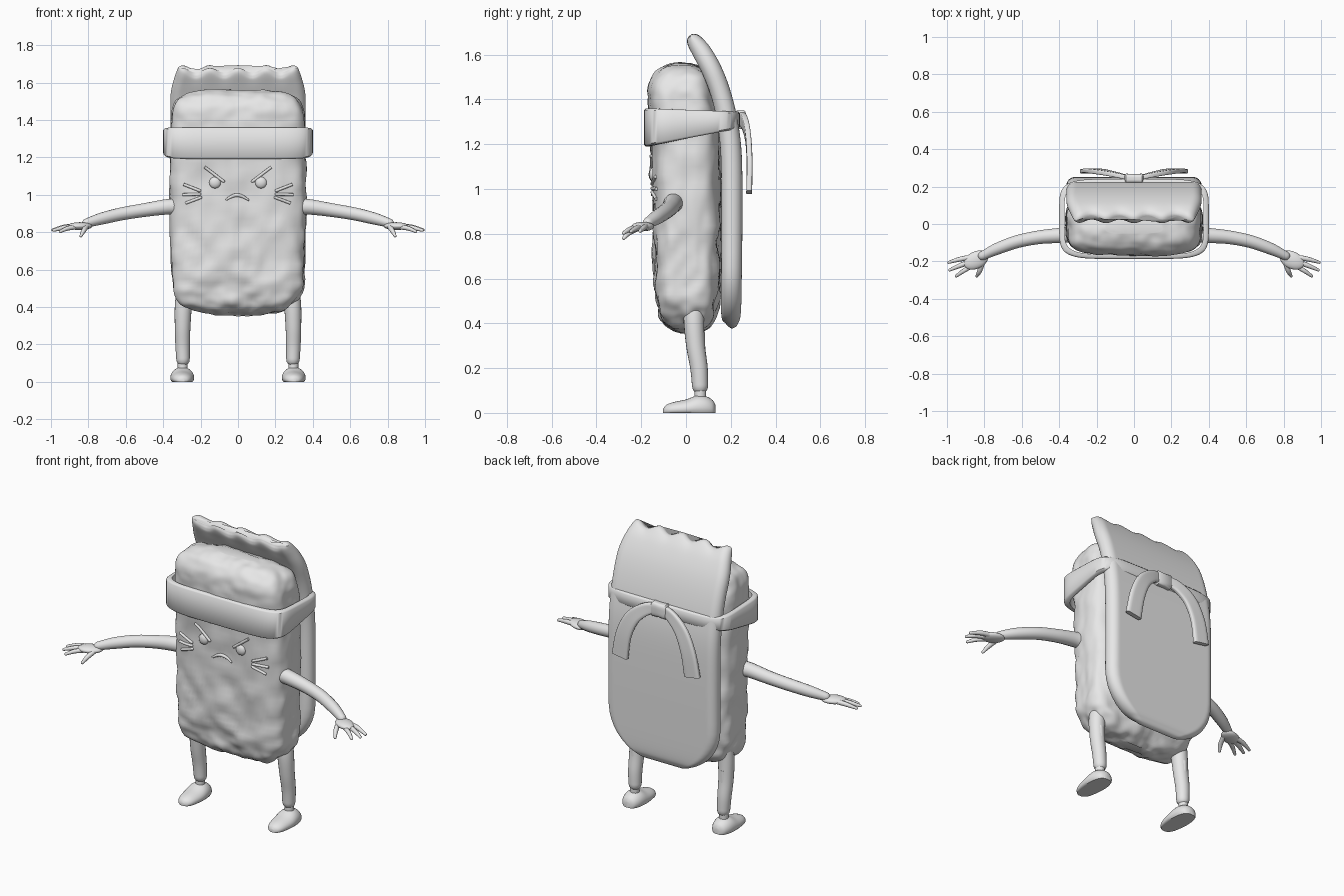
import bpy, bmesh, math
from mathutils import Vector, noise
from mathutils.bvhtree import BVHTree

if "Cube" in bpy.data.objects:
    bpy.data.objects.remove(bpy.data.objects["Cube"])

GREY = bpy.data.materials.new("plain_grey")
GREY.diffuse_color = (0.8, 0.8, 0.8, 1)
GREY.use_nodes = True
GREY.node_tree.nodes["Principled BSDF"].inputs["Base Color"].default_value = GREY.diffuse_color


def finish(bm, name, mirror=False, angle=40):
    """Turn a bmesh into a smooth-shaded object, optionally mirrored in x."""
    bmesh.ops.recalc_face_normals(bm, faces=bm.faces)
    me = bpy.data.meshes.new(name)
    bm.to_mesh(me)
    bm.free()
    me.materials.append(GREY)
    me.shade_smooth()
    me.set_sharp_from_angle(angle=math.radians(angle))
    ob = bpy.data.objects.new(name, me)
    bpy.context.collection.objects.link(ob)
    if mirror:
        ob.modifiers.new("mirror", 'MIRROR')
    return ob


def spline(pts, n=6):
    """Catmull-Rom through tuples of any length."""
    out = []
    for i in range(len(pts) - 1):
        p0, p1 = pts[max(i - 1, 0)], pts[i]
        p2, p3 = pts[i + 1], pts[min(i + 2, len(pts) - 1)]
        for k in range(n):
            t = k / n
            out.append(tuple(
                0.5 * (2 * b + (c - a) * t + (2 * a - 5 * b + 4 * c - d) * t * t
                       + (3 * b - a - 3 * c + d) * t ** 3)
                for a, b, c, d in zip(p0, p1, p2, p3)))
    return out + [pts[-1]]


def loft(rings, closed=False):
    """Skin rings of points; cap the ends unless the loft is a closed loop."""
    bm = bmesh.new()
    vs = [[bm.verts.new(p) for p in r] for r in rings]
    n = len(vs[0])
    pairs = list(zip(vs, vs[1:])) + ([(vs[-1], vs[0])] if closed else [])
    for r0, r1 in pairs:
        for j in range(n):
            k = (j + 1) % n
            bm.faces.new((r0[j], r0[k], r1[k], r1[j]))
    if not closed:
        bm.faces.new(vs[0])
        bm.faces.new(vs[-1])
    return bm


def superellipse(a, b, n, count):
    """Even polar samples of a rounded rectangle."""
    out = []
    for i in range(count):
        c, s = math.cos(math.tau * i / count), math.sin(math.tau * i / count)
        r = (abs(c) ** n + abs(s) ** n) ** (-1 / n)
        out.append((a * r * c, b * r * s))
    return out


def tube(name, pts, mirror=True, seg=16, n=6):
    """Round tube along (x, y, z, radius) points, rounded at the far end."""
    path = spline(pts, n)
    end, d = Vector(path[-1][:3]), Vector(path[-1][:3]) - Vector(path[-2][:3])
    d.normalize()
    r = path[-1][3]
    for k in (0.4, 0.7, 0.9, 0.99):
        path.append((*(end + d * r * k), r * math.sqrt(1 - k * k)))
    rings = []
    for i, p in enumerate(path):
        t = Vector(path[min(i + 1, len(path) - 1)][:3]) - Vector(path[max(i - 1, 0)][:3])
        ref = Vector((0, 1, 0)) if abs(pts[0][2] - pts[-1][2]) > 0.25 else Vector((0.1, 0.2, 1))
        u = t.cross(ref).normalized()
        v = t.cross(u).normalized()
        rings.append([Vector(p[:3]) + p[3] * (u * math.cos(math.tau * j / seg) + v * math.sin(math.tau * j / seg))
                      for j in range(seg)])
    return finish(loft(rings), name, mirror, 60)


def ball(name, loc, scale, rot_z=0.0, mirror=True):
    bm = bmesh.new()
    bmesh.ops.create_uvsphere(bm, u_segments=24, v_segments=14, radius=1)
    c, s = math.cos(rot_z), math.sin(rot_z)
    for v in bm.verts:
        x, y, z = (a * b for a, b in zip(v.co, scale))
        v.co = Vector(loc) + Vector((c * x - s * y, s * x + c * y, z))
    return finish(bm, name, mirror)


# lumpy fried body: z, half width, front y, back y
levels = spline([(.355, .12, -.02, .04), (.37, .22, -.06, .08), (.40, .285, -.095, .11),
                 (.45, .325, -.12, .135), (.55, .352, -.137, .15), (.8, .362, -.142, .155),
                 (1.1, .362, -.15, .155), (1.35, .36, -.168, .15), (1.45, .352, -.165, .125),
                 (1.51, .32, -.14, .10), (1.545, .25, -.10, .06), (1.56, .15, -.05, .02)], 8)
rings = []
for z, a, f, b in levels:
    rings.append([(x, y + (f + b) / 2, z) for x, y in superellipse(a, (b - f) / 2, 4, 112)])
bm = loft(rings)
bm.normal_update()
for v in bm.verts:
    amp = .018 if v.co.z < .85 else .011
    v.co += v.normal * amp * (noise.noise(v.co * 9) + .5 * noise.noise(v.co * 19))
bmesh.ops.recalc_face_normals(bm, faces=bm.faces)
surface = BVHTree.FromBMesh(bm)
finish(bm, "body", angle=80)


def front(x, z):
    hit = surface.ray_cast(Vector((x, -1, z)), Vector((0, 1, 0)))[0]
    return hit.y if hit else -.14


# back slab, curling forward to a scalloped top: y, z, half thickness
path = spline([(.188, .387, .012), (.193, .394, .028), (.198, .41, .037), (.201, .45, .044),
               (.203, .6, .046), (.205, .9, .047), (.202, 1.15, .047), (.185, 1.3, .046),
               (.157, 1.42, .045), (.12, 1.52, .045), (.078, 1.60, .043), (.048, 1.645, .036),
               (.034, 1.664, .025), (.027, 1.672, .010)], 5)
rings, R, N = [], .27, 64
for i, (y, z, t) in enumerate(path):
    d = Vector((0, *path[min(i + 1, len(path) - 1)][:2])) - Vector((0, *path[max(i - 1, 0)][:2]))
    d.normalize()
    nrm = Vector((0, d.z, -d.y))
    w = .362
    if z < .385 + R:
        w += math.sqrt(max(0, R * R - (R - (z - .385)) ** 2)) - R
    if z > 1.5:
        w -= .042 * ((z - 1.5) / .172) ** 2
    wave = .016 * min(1, max(0, (z - 1.53) / .13)) ** 2
    up, down = [], []
    for k in range(N + 1):
        x = w * math.sin((k / N - .5) * math.pi)
        e = max(0, (abs(x) - (w - .05)) / .05)
        h = t * math.sqrt(max(.004, 1 - e * e))
        c = Vector((x, y, z)) + d * wave * math.cos(math.tau * x / .15)
        up.append(c + nrm * h)
        down.append(c - nrm * h)
    rings.append(up + down[::-1])
finish(loft(rings), "back_slab", angle=60)

# headband, tall at the front and narrow at the back
rings = []
outer, inner = superellipse(.40, .214, 5.5, 128), superellipse(.372, .19, 5.5, 128)
for (xo, yo), (xi, yi) in zip(outer, inner):
    f = (yo + .214) / .428
    top, bot, e = 1.36 - .015 * f, 1.19 + .08 * f, .008
    c = .027
    mx, my = xo + (xi - xo) * .3, yo + (yi - yo) * .3
    rings.append([(xi, yi + c, bot), (mx, my + c, bot), (xo, yo + c, bot + e),
                  (xo, yo + c, top - e), (mx, my + c, top), (xi, yi + c, top)])
finish(loft(rings, closed=True), "headband", angle=50)

# bow knot and the two hanging tails
knot = [[(x, .243 + y * s, 1.31 + z * s) for y, z in superellipse(.026, .043, 4, 24)]
        for x, s in [(-.05, .8), (-.043, 1), (0, .95), (.043, 1), (.05, .8)]]
finish(loft(knot), "bow_knot", angle=50)
tail = spline([(.02, .245, 1.315, .03), (.09, .262, 1.295, .036), (.165, .277, 1.23, .043),
               (.215, .284, 1.12, .047), (.24, .282, .985, .05)], 6)
rings = []
for i, (x, y, z, w) in enumerate(tail):
    a, b = tail[max(i - 1, 0)], tail[min(i + 1, len(tail) - 1)]
    d = Vector((b[0] - a[0], 0, b[2] - a[2])).normalized()
    side = Vector((d.z, 0, -d.x))
    rings.append([Vector((x, y + v, z)) + side * u for u, v in superellipse(w, .013, 7, 24)])
finish(loft(rings), "bow_tail", True, 50)

# arms and hands
tube("arm", [(.32, -.05, .935, .045), (.38, -.06, .935, .042), (.5, -.07, .918, .037),
             (.62, -.093, .898, .035), (.73, -.132, .872, .032), (.81, -.17, .848, .024)])
ball("palm", (.845, -.193, .832), (.07, .046, .021), -.45)
tube("finger_top", [(.87, -.178, .832, .014), (.93, -.188, .827, .013), (.99, -.205, .812, .008)], seg=10)
tube("finger_middle", [(.87, -.20, .83, .014), (.93, -.222, .824, .013), (.985, -.246, .81, .008)], seg=10)
tube("finger_low", [(.86, -.22, .828, .013), (.91, -.25, .82, .012), (.95, -.278, .803, .008)], seg=10)
tube("thumb", [(.81, -.205, .83, .014), (.825, -.25, .808, .013), (.84, -.278, .78, .008)], seg=10)

# legs, ankles and shoes
tube("leg", [(.275, .04, .53, .046), (.291, .035, .42, .046), (.296, .043, .3, .042),
             (.296, .058, .2, .039), (.294, .063, .12, .036)], seg=20)
tube("ankle", [(.296, .064, .36, .02), (.296, .064, .15, .026), (.296, .064, .05, .026)])
rings = []
for y, w, h in spline([(-.102, .012, .018), (-.09, .034, .034), (-.06, .051, .047), (0, .062, .060),
                       (.05, .063, .078), (.09, .056, .074), (.12, .04, .056), (.132, .016, .034)], 4):
    rings.append([(.298 + w * math.cos(math.tau * k / 24), y,
                   max(0, h * (.3 + .7 * math.sin(math.tau * k / 24)))) for k in range(24)])
finish(loft(rings), "shoe", True, 50)

# angry face: eyes, brows, whiskers and frown follow the body surface
for s in (1, -1):
    label = "right" if s > 0 else "left"
    ball(label + "_eye", (s * .123, front(s * .123, 1.065) - .002, 1.065), (.031, .018, .031), mirror=False)
    strokes = {"brow": (.178, 1.148, .078, 1.072), "whisker_high": (.29, 1.055, .205, 1.022),
               "whisker_mid": (.295, 1.0, .205, 1.003), "whisker_low": (.28, .955, .2, .985)}
    for part, (x0, z0, x1, z1) in strokes.items():
        pts = []
        for k in range(5):
            x, z = s * (x0 + (x1 - x0) * k / 4), z0 + (z1 - z0) * k / 4
            pts.append((x, front(x, z) - .003, z, .008))
        tube(label + "_" + part, pts, False, 8, 2)
pts = []
for k in range(7):
    x, z = -.065 + .12 * k / 6, .972 + .026 * math.sin(math.pi * k / 6)
    pts.append((x, front(x, z) - .003, z, .005 + .005 * math.sin(math.pi * k / 6)))
tube("mouth", pts, False, 8, 2)
